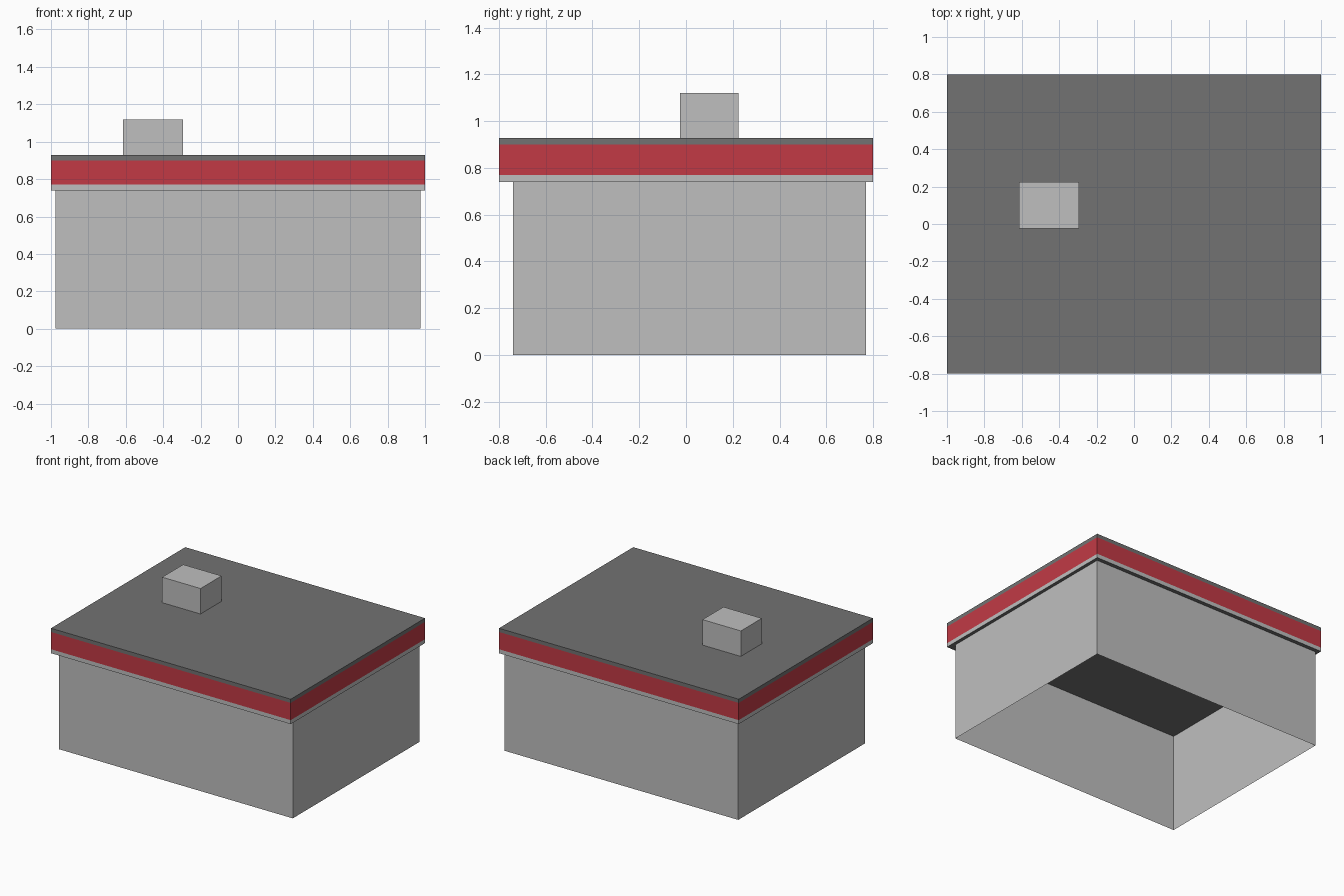
import bpy
import bmesh

if "Cube" in bpy.data.objects:
    bpy.data.objects.remove(bpy.data.objects["Cube"], do_unlink=True)


def material(name, rgb):
    mat = bpy.data.materials.new(name)
    mat.use_nodes = True
    color = (*rgb, 1.0)
    mat.diffuse_color = color
    mat.node_tree.nodes["Principled BSDF"].inputs["Base Color"].default_value = color
    return mat


light_grey = material("light grey", (0.52, 0.52, 0.52))
red = material("red", (0.54, 0.042, 0.06))
dark_grey = material("dark grey", (0.168, 0.168, 0.168))


def box_shell(name, x, y, levels, side_mats, bottom=None, top=None):
    """Stack of rectangular rings; each band, and each optional cap, has a material."""
    mats = list(dict.fromkeys(m for m in side_mats + [bottom, top] if m))
    bm = bmesh.new()
    corners = [(x[0], y[0]), (x[1], y[0]), (x[1], y[1]), (x[0], y[1])]
    rings = [[bm.verts.new((cx, cy, z)) for cx, cy in corners] for z in levels]
    for low, high, mat in zip(rings, rings[1:], side_mats):
        for i in range(4):
            j = (i + 1) % 4
            bm.faces.new((low[i], low[j], high[j], high[i])).material_index = mats.index(mat)
    if bottom:
        bm.faces.new(rings[0][::-1]).material_index = mats.index(bottom)
    if top:
        bm.faces.new(rings[-1]).material_index = mats.index(top)
    mesh = bpy.data.meshes.new(name)
    bm.to_mesh(mesh)
    bm.free()
    for mat in mats:
        mesh.materials.append(mat)
    obj = bpy.data.objects.new(name, mesh)
    bpy.context.collection.objects.link(obj)
    return obj


# Thin outer walls, open underneath
box_shell("walls", (-0.975, 0.975), (-0.74, 0.77), (0, 0.74), [light_grey])

# Overhanging flat roof with a striped edge
box_shell("roof", (-1, 1), (-0.8, 0.8), (0.74, 0.77, 0.9, 0.928),
          [light_grey, red, dark_grey], bottom=dark_grey, top=dark_grey)

# Rooftop unit
box_shell("rooftop_unit", (-0.615, -0.295), (-0.025, 0.225), (0.928, 1.12),
          [light_grey], top=light_grey)
